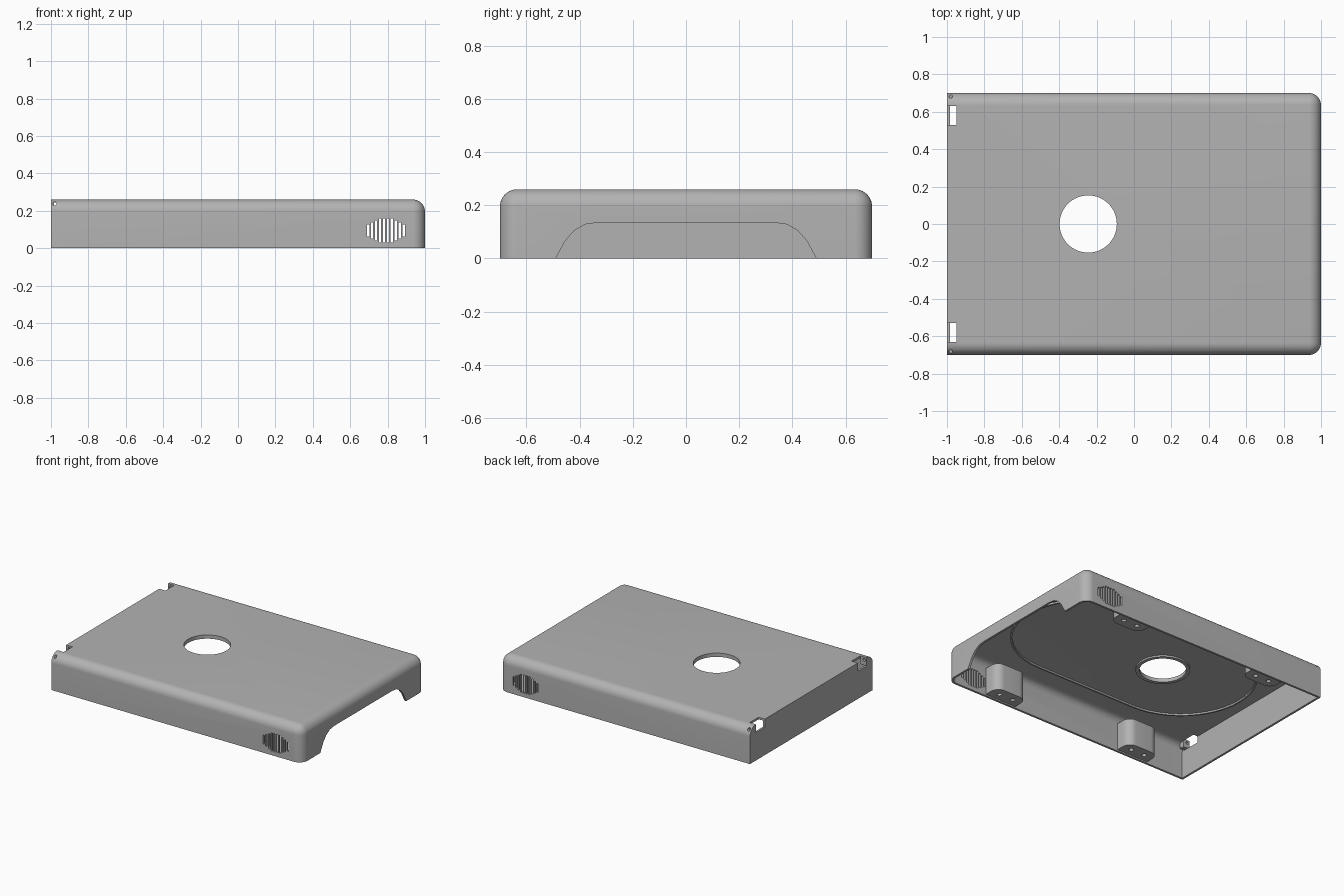
import bpy, bmesh, math
from mathutils import Vector, Matrix

cube = bpy.data.objects.get("Cube")
if cube:
    bpy.data.objects.remove(cube, do_unlink=True)

L, W, H, T = 1.0, 0.70, 0.26, 0.015   # half length, half width, height, wall
ROOF = H - T

grey = bpy.data.materials.new("plain_grey")
grey.use_nodes = True
colour = (0.45, 0.45, 0.45, 1)
grey.diffuse_color = colour
grey.node_tree.nodes["Principled BSDF"].inputs["Base Color"].default_value = colour


def make(name, bm):
    bmesh.ops.recalc_face_normals(bm, faces=bm.faces)
    mesh = bpy.data.meshes.new(name)
    bm.to_mesh(mesh)
    bm.free()
    mesh.materials.append(grey)
    ob = bpy.data.objects.new(name, mesh)
    bpy.context.collection.objects.link(ob)
    return ob


def box_bm(lo, hi):
    lo, hi = Vector(lo), Vector(hi)
    bm = bmesh.new()
    size = Matrix.Diagonal((*(hi - lo), 1))
    bmesh.ops.create_cube(bm, size=1, matrix=Matrix.Translation((lo + hi) / 2) @ size)
    return bm


def box(name, lo, hi):
    return make(name, box_bm(lo, hi))


def rounded_box(name, lo, hi, radius):
    # Rounded roof and far corners, square on the hinge end
    bm = box_bm(lo, hi)
    edges = []
    for e in bm.edges:
        a, b = (v.co for v in e.verts)
        at_end = min(a.x, b.x) > hi[0] - 1e-4
        at_top = min(a.z, b.z) > hi[2] - 1e-4
        upright = abs(a.z - b.z) > 1e-4
        along_x = abs(a.x - b.x) > 1e-4
        if (at_end and (upright or at_top)) or (at_top and along_x):
            edges.append(e)
    bmesh.ops.bevel(bm, geom=edges, offset=radius, segments=10, profile=0.5,
                    affect='EDGES', clamp_overlap=True)
    return make(name, bm)


def prism(name, points, direction):
    bm = bmesh.new()
    face = bm.faces.new([bm.verts.new(p) for p in points])
    new = bmesh.ops.extrude_face_region(bm, geom=[face])["geom"]
    bmesh.ops.translate(bm, vec=direction,
                        verts=[g for g in new if isinstance(g, bmesh.types.BMVert)])
    return make(name, bm)


def cylinder(name, centre, radius, depth, axis='Z', segments=64):
    bm = bmesh.new()
    turn = Matrix.Rotation(math.pi / 2, 4, 'X') if axis == 'Y' else Matrix()
    bmesh.ops.create_cone(bm, cap_ends=True, segments=segments, radius1=radius,
                          radius2=radius, depth=depth,
                          matrix=Matrix.Translation(centre) @ turn)
    return make(name, bm)


def cut(target, cutter):
    mod = target.modifiers.new("cut", 'BOOLEAN')
    mod.operation, mod.solver, mod.object = 'DIFFERENCE', 'EXACT', cutter
    bpy.context.view_layer.objects.active = target
    bpy.ops.object.modifier_apply(modifier=mod.name)
    bpy.data.objects.remove(cutter, do_unlink=True)


def smooth(ob):
    bpy.ops.object.select_all(action='DESELECT')
    ob.select_set(True)
    bpy.context.view_layer.objects.active = ob
    bpy.ops.object.shade_smooth_by_angle(angle=math.radians(30))


def stadium(half, radius, z, n=24):
    pts = []
    for side in (1, -1):
        for i in range(n + 1):
            a = math.pi * (i / n - 0.5) + (0 if side > 0 else math.pi)
            pts.append((side * half + radius * math.cos(a), radius * math.sin(a), z))
    return pts


# Hollow shell
shell = rounded_box("shell", (-L, -W, 0), (L, W, H), 0.065)
cut(shell, rounded_box("hollow", (-L + T, -W + T, -0.1), (L - T, W - T, ROOF), 0.05))

# Arched opening in the far end
half = [(0.49, 0), (0.455, 0.065), (0.42, 0.105), (0.38, 0.128), (0.33, 0.135)]
arch = [(0.49, -0.1)] + half
outline = arch + [(-y, z) for y, z in reversed(arch)]
cut(shell, prism("arch", [(0.9, y, z) for y, z in outline], (0.2, 0, 0)))

# Round window in the roof
HOLE_X, HOLE_R = -0.245, 0.153
cut(shell, cylinder("window", (HOLE_X, 0, H), HOLE_R, 0.2))

# Hinge notches
for s in (-1, 1):
    y0, y1 = sorted((s * 0.53, s * 0.63))
    cut(shell, box("notch", (-1.1, y0, 0.20), (-0.95, y1, 0.3)))

# Vent slots through both side walls, stepped into an octagon
SLOTS = 10
for i in range(SLOTS):
    x = 0.69 + 0.0211 * i
    from_end = min(i, SLOTS - 1 - i)
    tall = 0.065 - 0.011 * max(0, 3 - from_end)
    cut(shell, box("slot", (x, -1, 0.095 - tall), (x + 0.012, 1, 0.095 + tall)))

# Hinge lugs beside the notches, with pin holes
for s, side in ((-1, "front"), (1, "back")):
    y0, y1 = sorted((s * 0.63, s * 0.665))
    lug = box(side + "_hinge_lug", (-L + T / 2, y0, 0.20), (-0.95, y1, ROOF + 0.003))
    for part in (shell, lug):
        cut(part, cylinder("pin", (-0.98, s * 0.67, 0.238), 0.01, 0.12, 'Y', 16))
smooth(shell)

# Screw bosses along both side walls
for s, side in ((-1, "front"), (1, "back")):
    for x, end in ((-0.56, "hinge"), (0.56, "open")):
        y0, y1 = sorted((s * 0.57, s * (W - T / 2)))
        bm = box_bm((x - 0.125, y0, 0.01), (x + 0.125, y1, ROOF - 0.04))
        inner = [e for e in bm.edges
                 if all(abs(v.co.y) < 0.6 for v in e.verts)
                 and abs(e.verts[0].co.z - e.verts[1].co.z) > 0.1]
        bmesh.ops.bevel(bm, geom=inner, offset=0.06, segments=8, profile=0.5,
                        affect='EDGES')
        boss = make(f"{side}_{end}_screw_boss", bm)
        for dx in (-0.055, 0.055):
            cut(boss, cylinder("screw", (x + dx, s * 0.63, 0), 0.016, 0.2, 'Z', 20))
        smooth(boss)
    # Upright rib beside the vent
    y0, y1 = sorted((s * 0.62, s * (W - T / 2)))
    box(side + "_vent_rib", (0.655, y0, 0.015), (0.67, y1, ROOF - 0.03))

# Raised track under the roof
track = prism("roof_track", stadium(0.4, 0.5, ROOF - 0.012), (0, 0, 0.014))
cut(track, prism("track_inside", stadium(0.4, 0.488, 0.1), (0, 0, 0.3)))
smooth(track)

# Collar round the window
collar = cylinder("window_collar", (HOLE_X, 0, ROOF - 0.005), HOLE_R + 0.025, 0.014)
cut(collar, cylinder("collar_inside", (HOLE_X, 0, ROOF), HOLE_R, 0.2))
smooth(collar)
